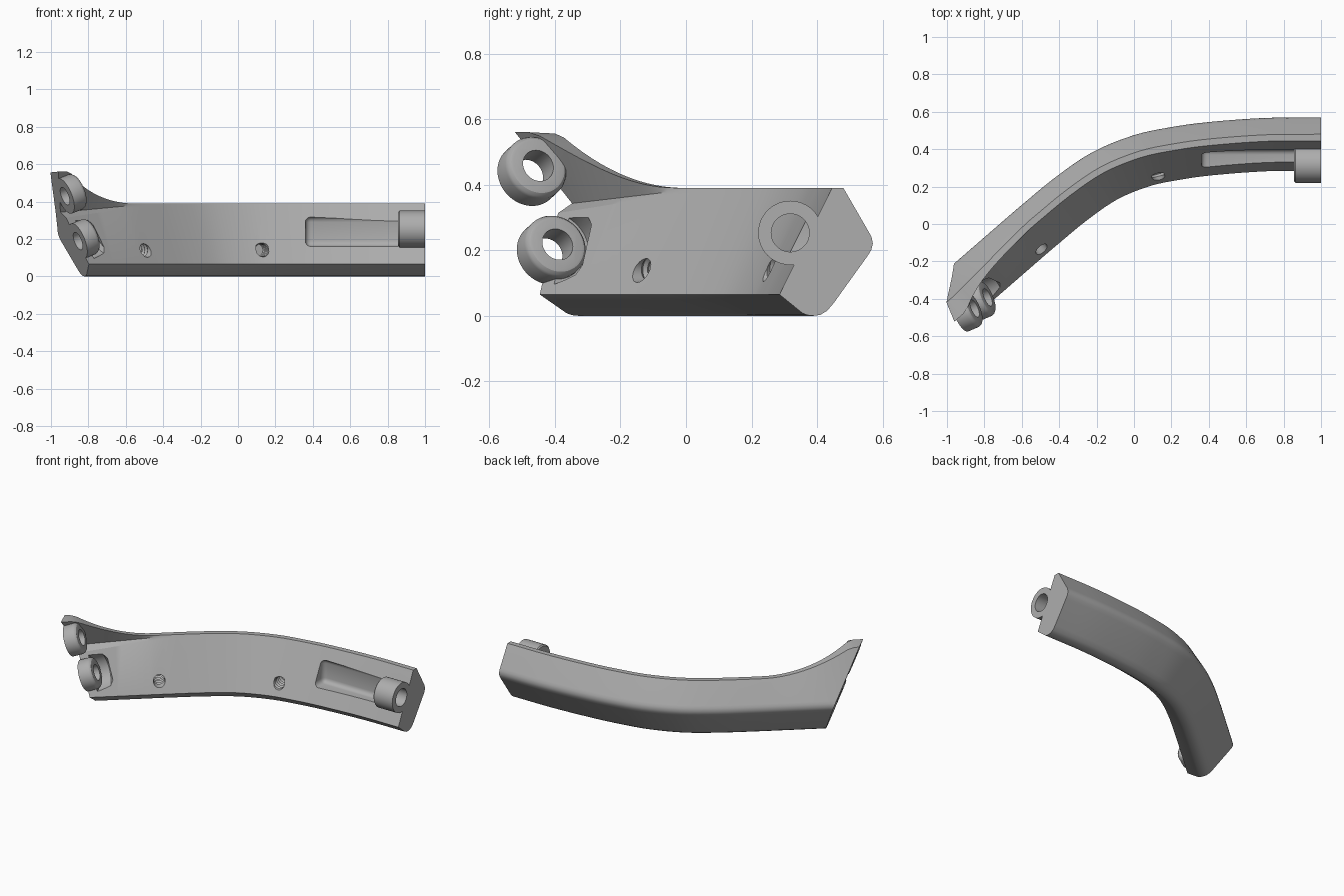
import bpy, bmesh, math
from mathutils import Vector, Matrix

if "Cube" in bpy.data.objects:
    bpy.data.objects.remove(bpy.data.objects["Cube"])

grey = bpy.data.materials.new("warm_grey")
grey.use_nodes = True
COLOUR = (0.42, 0.42, 0.42, 1)
grey.diffuse_color = COLOUR
grey.node_tree.nodes["Principled BSDF"].inputs["Base Color"].default_value = COLOUR

END = Vector((-0.86, -0.37, -0.34)).normalized()    # outward normal of the slanted end
TIP = Vector((-0.96, -0.21, 0.22))                  # ridge point on the slanted end


def finish(name, bm):
    bmesh.ops.recalc_face_normals(bm, faces=bm.faces)
    mesh = bpy.data.meshes.new(name)
    bm.to_mesh(mesh)
    bm.free()
    mesh.materials.append(grey)
    ob = bpy.data.objects.new(name, mesh)
    bpy.context.collection.objects.link(ob)
    return ob


def loft(rings):
    """Closed solid through rings of equal point count."""
    bm = bmesh.new()
    rows = [[bm.verts.new(p) for p in ring] for ring in rings]
    n = len(rows[0])
    for a, b in zip(rows, rows[1:]):
        for i in range(n):
            j = (i + 1) % n
            bm.faces.new((a[i], a[j], b[j], b[i]))
    bm.faces.new(rows[0])
    bm.faces.new(rows[-1])
    return bm


def turned(name, origin, axis, profile, sides=48):
    """Turned solid; profile holds (distance along axis, radius)."""
    frame = Vector(axis).to_track_quat('Z', 'Y').to_matrix().to_4x4()
    frame = Matrix.Translation(origin) @ frame
    rings = [[frame @ Vector((r * math.cos(k * math.tau / sides),
                              r * math.sin(k * math.tau / sides), d))
              for k in range(sides)] for d, r in profile]
    return finish(name, loft(rings))


def combine(target, other, operation):
    mod = target.modifiers.new("join", 'BOOLEAN')
    mod.operation = operation
    mod.solver = 'EXACT'
    mod.object = other
    bpy.context.view_layer.objects.active = target
    bpy.ops.object.modifier_apply(modifier=mod.name)
    bpy.data.objects.remove(other)


def spline(points, steps):
    """Smooth curve through the points."""
    pts = [Vector(p) for p in points]
    pts = [2 * pts[0] - pts[1]] + pts + [2 * pts[-1] - pts[-2]]
    out = []
    for a, b, c, d in zip(pts, pts[1:], pts[2:], pts[3:]):
        for k in range(steps):
            t = k / steps
            out.append(0.5 * (2 * b + (c - a) * t + (2 * a - 5 * b + 4 * c - d) * t ** 2
                              + (3 * b - a - 3 * c + d) * t ** 3))
    return out + [pts[-2]]


def section(w):
    """Cross-section as (inward offset, height); w runs 0 to 1 along the raised wing."""
    top = 0.39 + 0.17 * w * w
    back = 0.09 + 0.04 * w
    low = 0.37 - 0.06 * w
    inner = 0.125 + 0.16 * (0.39 - low) / 0.325
    return [(0.285, 0.065), (0.215, 0.008), (0.20, 0.002), (0.18, 0), (0.16, 0.003),
            (0.14, 0.015), (0.12, 0.038), (0.018, 0.18), (0.005, 0.2), (0, 0.22),
            (0.004, 0.24), (0.012, 0.255), (back, top - 0.004 * w),
            (back + 0.035 + 0.07 * w ** 4, top),
            (inner - 0.005 - 0.05 * w, low + 0.01 + 0.02 * w), (inner, low)]


# Curved bar: section swept along the outer ridge, straight near the slanted end
ridge = spline([(1, 0.57), (0.7, 0.567), (0.4, 0.545), (0.2, 0.518), (0, 0.475),
                (-0.22, 0.385), (-0.42, 0.25), (-0.62, 0.085)], 4)
run = Vector((-0.755, -0.656))
tip2 = TIP.xy
ridge += [tip2 + run * (-0.42 + 0.04 * k) for k in range(1, 18)]
rings = []
for i, p in enumerate(ridge):
    if i == 0:
        tangent = Vector((-1, 0))
    else:
        tangent = (ridge[min(i + 1, len(ridge) - 1)] - ridge[i - 1]).normalized()
    inward = Vector((-tangent.y, tangent.x))
    along = (p - tip2).dot(run)
    w = min(1, max(0, (along + 0.42) / 0.54)) if p.x < -0.6 else 0
    rings.append([(*(p + inward * u), z) for u, z in section(w)])
bm = loft(rings)
cut = bmesh.ops.bisect_plane(bm, geom=bm.verts[:] + bm.edges[:] + bm.faces[:],
                             plane_co=TIP, plane_no=END, clear_outer=True)
bmesh.ops.holes_fill(bm, edges=[e for e in bm.edges if e.is_boundary])
bar = finish("curved_bar", bm)

# Rounded groove for the fastener in the inner face
bm = bmesh.new()
bmesh.ops.create_cube(bm, size=1, matrix=Matrix.Translation((0.62, 0.3, 0.24))
                      @ Matrix.Diagonal((0.52, 0.2, 0.16, 1)))
bmesh.ops.bevel(bm, geom=bm.edges[:], offset=0.03, segments=4, profile=0.5, affect='EDGES')
combine(bar, finish("groove_cutter", bm), 'DIFFERENCE')


def on_end(point):
    """Project a point onto the slanted end plane."""
    p = Vector(point)
    return p - END * (p - TIP).dot(END)


# Lugs at the slanted end and the boss at the square end
upper = on_end((-0.885, -0.465, 0.445))
lower = on_end((-0.79, -0.395, 0.215))
lug = [(0, 0.1), (0.065, 0.1), (0.075, 0.096), (0.083, 0.088), (0.085, 0.08)]
combine(bar, turned("lug_clearance", lower, -END, [(0.05, 0.118), (0.13, 0.118), (0.15, 0.1)]),
        'DIFFERENCE')
for name, spot in (("upper_lug", upper), ("lower_lug", lower)):
    combine(bar, turned(name, spot, -END, lug), 'UNION')
boss = Vector((1, 0.318, 0.253))
combine(bar, turned("end_boss", boss, (-1, 0, 0), [(0, 0.098), (0.137, 0.098), (0.145, 0.09)]),
        'UNION')

# Through holes
for spot, axis, radius in ((upper, END, 0.05), (lower, END, 0.05),
                           (boss, Vector((1, 0, 0)), 0.058)):
    combine(bar, turned("hole_cutter", spot, axis, [(-0.2, radius), (0.1, radius)]), 'DIFFERENCE')

# Threaded blind holes in the inner face
thread = [(-0.08, 0.042)] + [(0.012 * k, 0.042 if k % 2 else 0.034) for k in range(11)]
for spot, axis in (((-0.51, -0.115, 0.14), (-0.62, 0.78, 0)),
                   ((0.13, 0.255, 0.14), (-0.25, 0.97, 0))):
    combine(bar, turned("thread_cutter", spot, axis, thread, 24), 'DIFFERENCE')

bpy.ops.object.select_all(action='DESELECT')
bar.select_set(True)
bpy.context.view_layer.objects.active = bar
bpy.ops.object.shade_smooth_by_angle(angle=math.radians(30))
